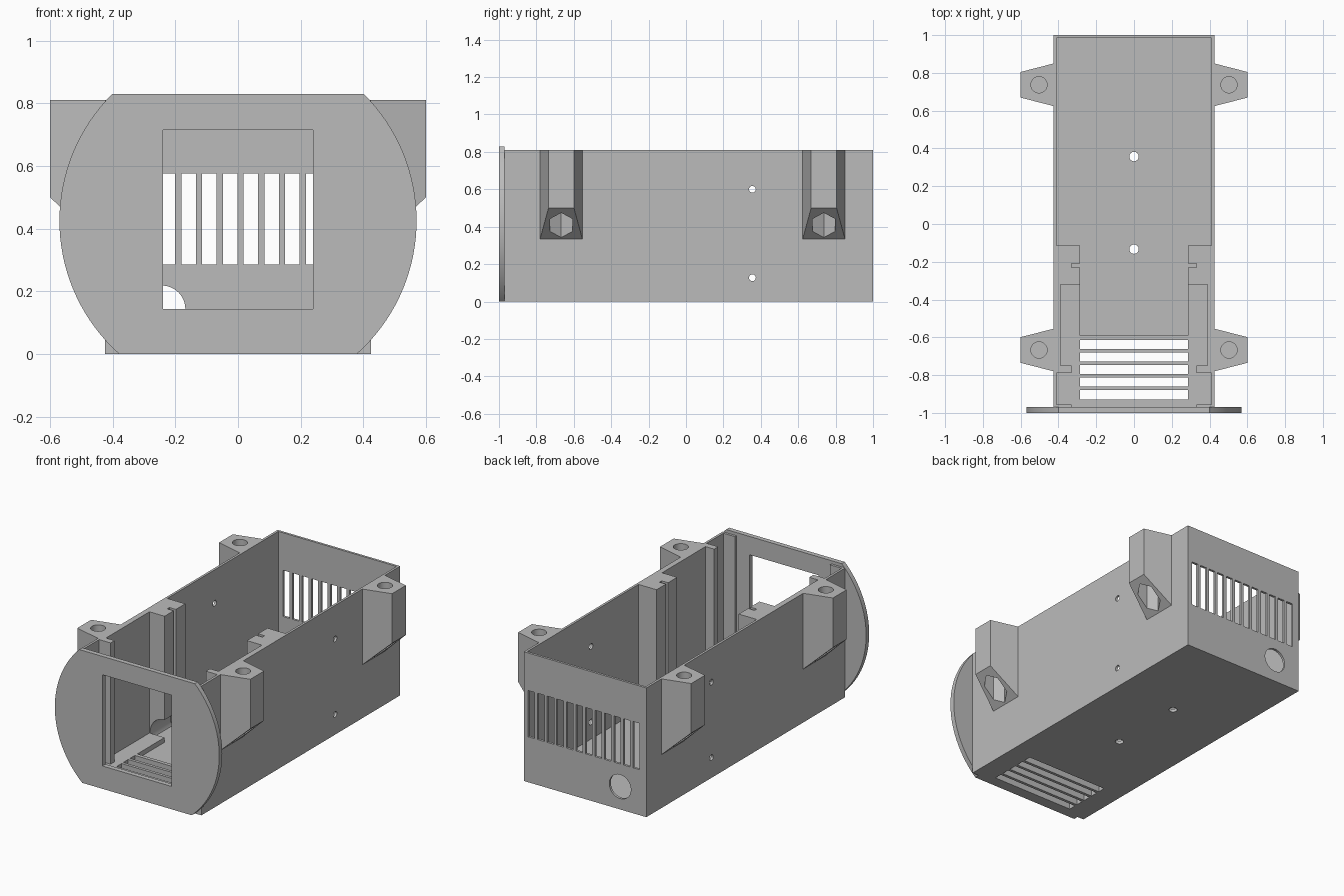
import bpy, bmesh, math
from mathutils import Matrix

if "Cube" in bpy.data.objects:
    bpy.data.objects.remove(bpy.data.objects["Cube"])

grey = bpy.data.materials.new("plain grey")
grey.use_nodes = True
COLOUR = (0.5, 0.5, 0.5, 1)
grey.diffuse_color = COLOUR
grey.node_tree.nodes["Principled BSDF"].inputs["Base Color"].default_value = COLOUR


def finish(name, bm):
    bmesh.ops.recalc_face_normals(bm, faces=bm.faces)
    mesh = bpy.data.meshes.new(name)
    bm.to_mesh(mesh)
    bm.free()
    mesh.materials.append(grey)
    ob = bpy.data.objects.new(name, mesh)
    bpy.context.collection.objects.link(ob)
    return ob


def box(name, x, y, z):
    """Box from (low, high) ranges."""
    bm = bmesh.new()
    bmesh.ops.create_cube(bm, size=1)
    for v in bm.verts:
        v.co = [r[0] if c < 0 else r[1] for c, r in zip(v.co, (x, y, z))]
    return finish(name, bm)


def rod(name, centre, radius, length, axis="Z", sides=48):
    bm = bmesh.new()
    turn = {"X": Matrix.Rotation(math.pi / 2, 4, "Y"),
            "Y": Matrix.Rotation(math.pi / 2, 4, "X"), "Z": Matrix()}[axis]
    bmesh.ops.create_cone(bm, cap_ends=True, segments=sides, radius1=radius,
                          radius2=radius, depth=length,
                          matrix=Matrix.Translation(centre) @ turn)
    return finish(name, bm)


def prism(name, points, place, depth):
    """Extrude an outline; place(u, v, d) gives the 3D position."""
    bm = bmesh.new()
    face = bm.faces.new([bm.verts.new(place(u, v, depth[0])) for u, v in points])
    out = bmesh.ops.extrude_face_region(bm, geom=[face])["geom"]
    shift = [b - a for a, b in zip(place(0, 0, depth[0]), place(0, 0, depth[1]))]
    bmesh.ops.translate(bm, vec=shift, verts=[g for g in out if isinstance(g, bmesh.types.BMVert)])
    return finish(name, bm)


def cut(target, *cutters):
    bpy.context.view_layer.objects.active = target
    for c in cutters:
        c.hide_render = True
        mod = target.modifiers.new("cut", "BOOLEAN")
        mod.operation, mod.solver, mod.object = "DIFFERENCE", "EXACT", c
        bpy.ops.object.modifier_apply(modifier=mod.name)
        bpy.data.objects.remove(c)


# Open-topped case with a wide opening at the front
W, IN, TOP = 0.425, 0.41, 0.81
case = box("case", (-W, W), (-0.97, 1), (0, TOP))
cut(case,
    box("cavity", (-IN, IN), (-0.955, 0.985), (0.02, 1)),
    box("front_opening", (-0.33, 0.33), (-1.1, -0.9), (0.05, 1)))


def floor_slots():
    return [box("floor_slot", (-0.285, 0.285), (y - 0.024, y + 0.024), (-0.1, 0.2))
            for y in (-0.638 - 0.0665 * i for i in range(5))]


# Vent slots, cable hole and screw holes
cut(case, *floor_slots())
for i in range(12):
    x = 0.008 + 0.0662 * (i - 5.5)
    cut(case, box("vent_slot", (x - 0.023, x + 0.023), (0.9, 1.1), (0.285, 0.575)))
cut(case, rod("cable_hole", (-0.243, 1, 0.143), 0.075, 0.2, "Y"))
for y in (0.357, -0.133):
    cut(case, rod("floor_hole", (0, y, 0), 0.025, 0.2, sides=24))
for z in (0.6, 0.127):
    cut(case, rod("wall_hole", (0, 0.355, z), 0.018, 2, "X", 24))

# Raised floor around the bottom vents
vent_frame = box("vent_frame", (-IN, IN), (-0.955, -0.59), (0.02, 0.05))
cut(vent_frame, *floor_slots())

# Front plate: disc trimmed flat at top and bottom, with a window
R, MID = 0.57, 0.425
plate = rod("front_plate", (0, -0.985, MID), R, 0.03, "Y", 128)
cut(plate,
    box("trim_top", (-1, 1), (-1.1, -0.9), (0.83, 2)),
    box("trim_bottom", (-1, 1), (-1.1, -0.9), (-1, 0)),
    box("window", (-0.24, 0.24), (-1.1, -0.9), (0.143, 0.715)))


def span(side, a, b):
    return tuple(sorted((side * a, side * b)))


for side, word in ((1, "left"), (-1, "right")):
    # Grooved board rail with a cable passage at its foot
    rail = box(word + "_board_rail", span(side, 0.285, IN), (-0.32, -0.115), (0.02, TOP))
    cut(rail,
        box("groove", span(side, 0.2, 0.33), (-0.23, -0.208), (0, 1)),
        rod("passage", (side * 0.285, -0.22, 0.06), 0.1, 0.5, "Y"))
    # Thickened wall, front post and low ledge
    box(word + "_wall_pad", span(side, 0.39, IN), (-0.75, -0.32), (0.02, TOP))
    box(word + "_front_post", span(side, 0.33, IN), (-0.79, -0.75), (0.05, TOP))
    box(word + "_floor_ledge", span(side, 0.285, 0.39), (-0.59, -0.32), (0.02, 0.05))

    # Tapered mounting lugs with a screw hole above and a nut pocket below
    for y, end in ((-0.667, "front"), (0.737, "back")):
        outline = [(W, -0.113), (0.6, -0.068), (0.6, 0.068), (W, 0.113)]
        lug = prism(f"{word}_{end}_lug", outline,
                    lambda u, v, d: (side * u, y + v, d), (0.2, TOP))
        slope = [(0.3, 0.217), (0.7, 0.594), (0.7, 0.1), (0.3, 0.1)]
        wedge = prism("slope", slope, lambda u, v, d: (side * u, y + d, v), (-0.3, 0.3))
        nut = rod("nut_pocket", (side * 0.503, y, 0.39), 0.07, 0.4, sides=6)
        # Turn the pocket so that a corner points outward
        for v in nut.data.vertices:
            dx, dy = v.co.x - side * 0.503, v.co.y - y
            a = math.atan2(dy, dx)
            a = round((a + math.pi) / (math.pi / 3) - 0.01) * math.pi / 3
            v.co.x, v.co.y = side * 0.503 + 0.07 * math.cos(a), y + 0.07 * math.sin(a)
        cut(lug, wedge, nut, rod("screw_hole", (side * 0.503, y, 0.75), 0.043, 0.26))

# Smooth the curved faces while keeping edges crisp
bpy.ops.object.select_all(action="DESELECT")
for ob in bpy.context.scene.objects:
    if ob.type == "MESH" and grey.name in ob.data.materials:
        ob.select_set(True)
        bpy.context.view_layer.objects.active = ob
bpy.ops.object.shade_smooth_by_angle(angle=math.radians(30))
